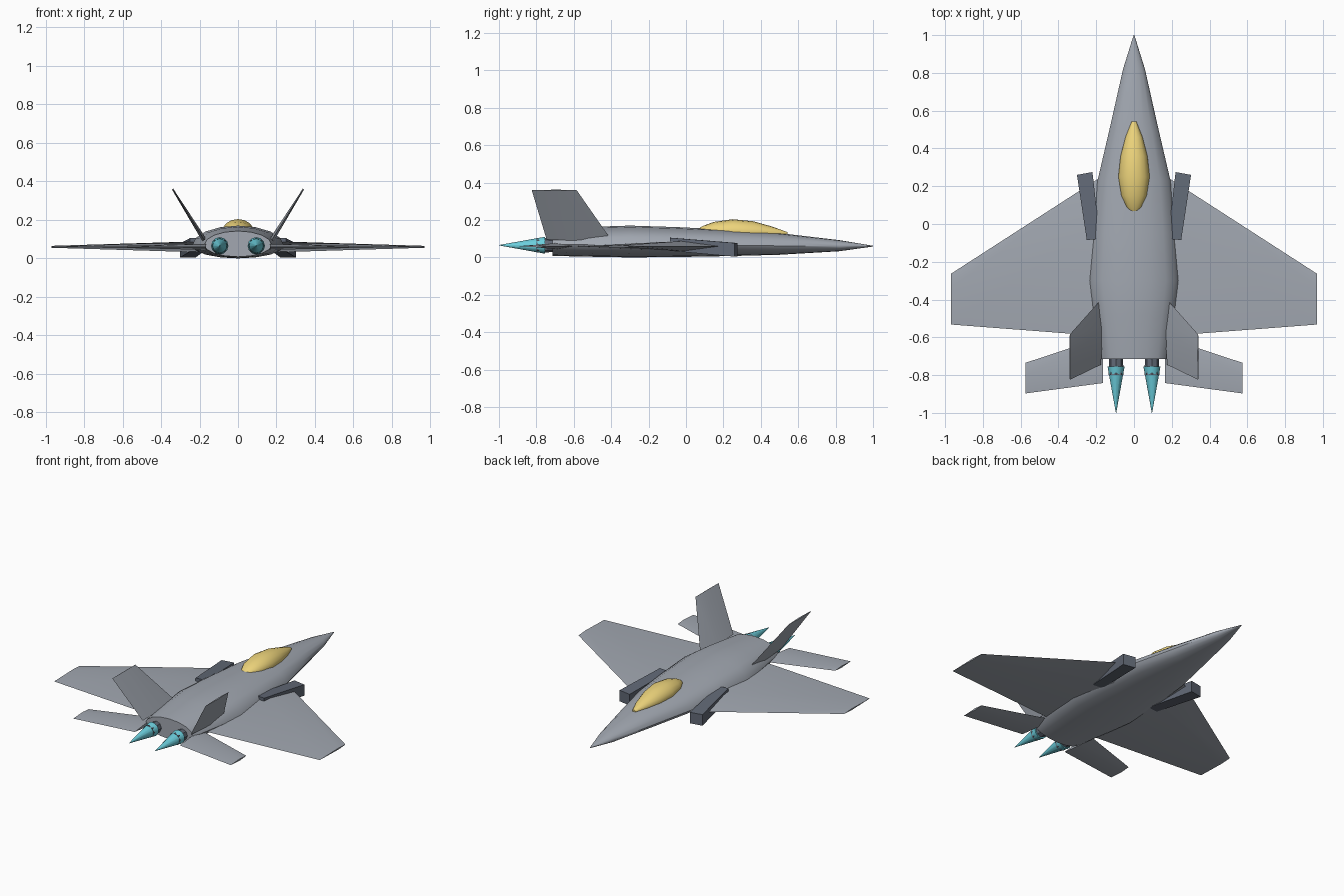
import bpy, bmesh, math
from mathutils import Vector

if "Cube" in bpy.data.objects:
    bpy.data.objects.remove(bpy.data.objects["Cube"])


def material(name, rgb):
    m = bpy.data.materials.new(name)
    m.diffuse_color = (*rgb, 1)
    m.use_nodes = True
    m.node_tree.nodes["Principled BSDF"].inputs["Base Color"].default_value = m.diffuse_color
    return m


BODY = material("body_grey", (0.36, 0.39, 0.44))
DARK = material("dark_grey", (0.12, 0.14, 0.18))
GOLD = material("canopy_gold", (0.85, 0.66, 0.2))
CYAN = material("flame_cyan", (0.15, 0.62, 0.72))


def loft(name, rings, mat, mirror=False, angle=40):
    """Skin equal-length closed rings, cap both ends."""
    bm = bmesh.new()
    rows = [[bm.verts.new(p) for p in r] for r in rings]
    n = len(rows[0])
    for a, b in zip(rows, rows[1:]):
        for i in range(n):
            j = (i + 1) % n
            bm.faces.new((a[i], a[j], b[j], b[i]))
    bm.faces.new(rows[0])
    bm.faces.new(rows[-1])
    bmesh.ops.recalc_face_normals(bm, faces=bm.faces)
    me = bpy.data.meshes.new(name)
    bm.to_mesh(me)
    bm.free()
    ob = bpy.data.objects.new(name, me)
    bpy.context.collection.objects.link(ob)
    me.materials.append(mat)
    if mirror:
        ob.modifiers.new("mirror", 'MIRROR')
    if angle:
        bpy.ops.object.select_all(action='DESELECT')
        ob.select_set(True)
        bpy.context.view_layer.objects.active = ob
        bpy.ops.object.shade_smooth_by_angle(angle=math.radians(angle))
    return ob


def oval(y, w, low, mid, top, n=16, x=0):
    """Cross-section with separate upper and lower half heights."""
    pts = []
    for i in range(n):
        a = 2 * math.pi * i / n
        s = math.sin(a)
        h = top - mid if s > 0 else mid - low
        pts.append((x + w * math.cos(a), y, mid + h * s))
    return pts


def blade(name, root, tip, normal, ridge=0.28):
    """Thin surface; each end is (x, z, leading y, trailing y, half thickness)."""
    nrm = Vector(normal).normalized()
    rings = []
    for x, z, lead, trail, t in (root, tip):
        mid = Vector((x, lead + (trail - lead) * ridge, z))
        rings.append([(x, lead, z), mid + nrm * t, (x, trail, z), mid - nrm * t])
    return loft(name, rings, BODY, mirror=True)


# Fuselage: y, half width, bottom, widest height, top
sections = [(1.0, 0.002, 0.058, 0.06, 0.062), (0.82, 0.058, 0.033, 0.06, 0.092),
            (0.5, 0.13, 0.014, 0.062, 0.13), (0.23, 0.193, 0.007, 0.064, 0.148),
            (-0.05, 0.22, 0.002, 0.066, 0.162), (-0.3, 0.238, 0.0, 0.066, 0.17),
            (-0.48, 0.212, 0.003, 0.067, 0.164), (-0.715, 0.175, 0.008, 0.07, 0.142)]
loft("fuselage", [oval(*s) for s in sections], BODY)

# Canopy: half-buried tapered bubble
bubble = [(0.543, 0.012, 0.11, 0.127, 0.135), (0.46, 0.045, 0.1, 0.13, 0.165),
          (0.36, 0.071, 0.09, 0.133, 0.193), (0.25, 0.083, 0.09, 0.137, 0.204),
          (0.15, 0.068, 0.1, 0.142, 0.19), (0.09, 0.04, 0.11, 0.146, 0.168),
          (0.066, 0.018, 0.13, 0.147, 0.154)]
loft("canopy", [oval(*b) for b in bubble], GOLD)

# Main wings, tailplanes and canted fins
blade("wings", (0.15, 0.06, 0.265, -0.595, 0.03), (0.97, 0.06, -0.264, -0.532, 0.005), (0, 0, 1))
blade("tailplanes", (0.165, 0.06, -0.6, -0.842, 0.016), (0.575, 0.06, -0.735, -0.897, 0.006),
      (0, 0, 1), 0.4)
blade("tail_fins", (0.175, 0.095, -0.4, -0.745, 0.012), (0.34, 0.36, -0.585, -0.825, 0.004),
      (0.26, 0, -0.16), 0.45)

# Intake boxes, toed out and nose-down
back = [(0.18, -0.087, 0.035), (0.25, -0.075, 0.035), (0.25, -0.075, 0.105), (0.18, -0.087, 0.105)]
front = [(0.22, 0.275, 0.004), (0.302, 0.26, 0.004), (0.302, 0.26, 0.077), (0.22, 0.275, 0.077)]
back = [(x, -0.078 - (0.007 if x > 0.2 else 0), z) for x, y, z in back]
loft("intakes", [back, front], DARK, mirror=True, angle=0)

# Engine nozzles and exhaust flames
loft("nozzles", [oval(y, r, 0.065 - r, 0.065, 0.065 + r, 8, 0.095)
                 for y, r in ((-0.69, 0.036), (-0.80, 0.04))], DARK, mirror=True, angle=0)
loft("flames", [oval(y, r, 0.065 - r, 0.065, 0.065 + r, 12, 0.095)
                for y, r in ((-0.755, 0.045), (-1.0, 0.001))], CYAN, mirror=True)
